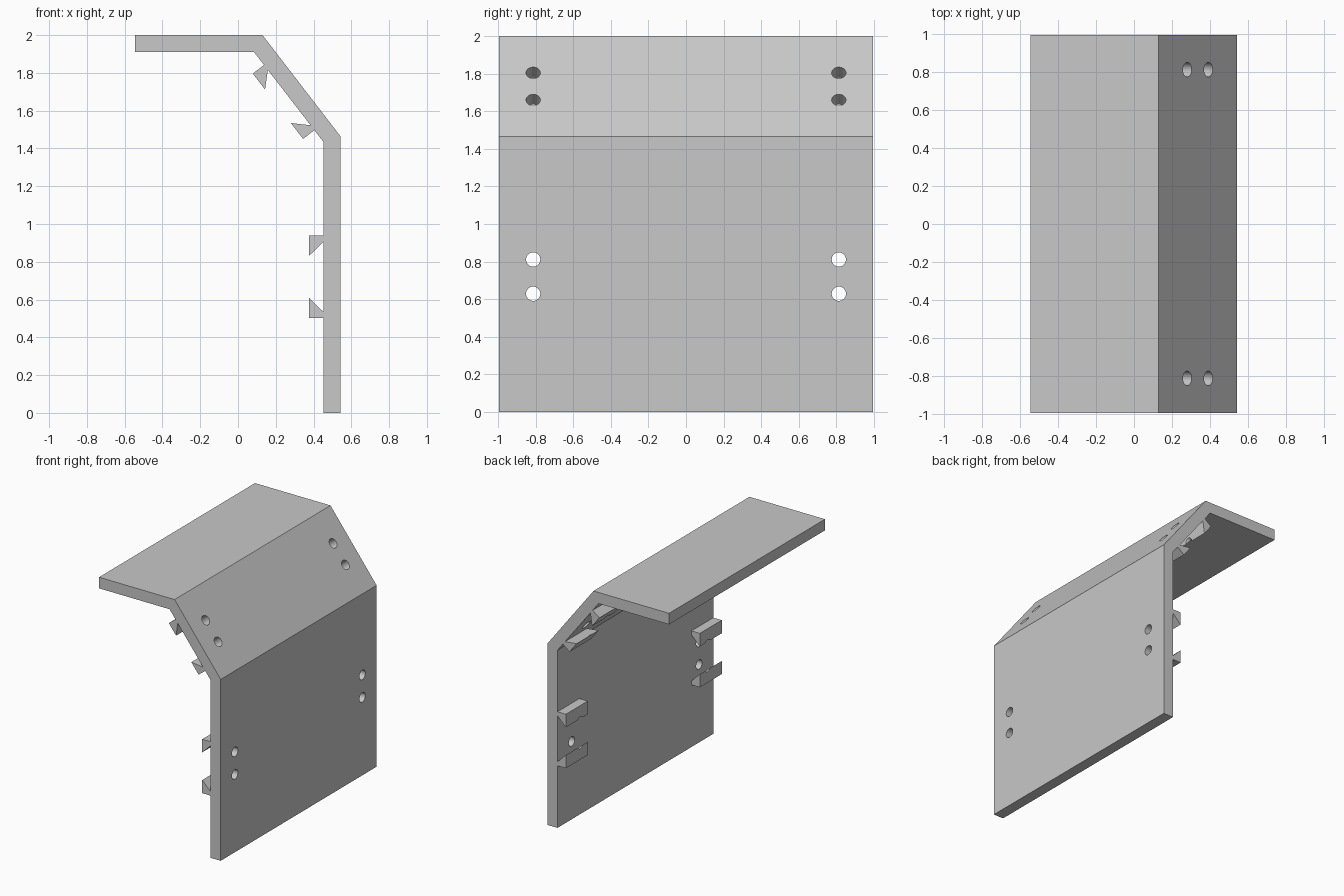
import bpy, bmesh
from mathutils import Vector

old = bpy.data.objects.get("Cube")
if old:
    bpy.data.objects.remove(old, do_unlink=True)

GREY = (0.58, 0.58, 0.58, 1)
grey = bpy.data.materials.new("plain_grey")
grey.use_nodes = True
grey.diffuse_color = GREY
grey.node_tree.nodes["Principled BSDF"].inputs["Base Color"].default_value = GREY

HALF = 0.995        # half depth of the panel
CLIP_LEN = 0.28     # length of each clip
HOLE_Y, HOLE_R, HOLE_GAP = 0.813, 0.038, 0.182


def extrude_profile(name, points, y0, y1):
    """Solid made from an x-z profile swept along y."""
    bm = bmesh.new()
    face = bm.faces.new([bm.verts.new((x, y0, z)) for x, z in points])
    new = bmesh.ops.extrude_face_region(bm, geom=[face])["geom"]
    verts = [v for v in new if isinstance(v, bmesh.types.BMVert)]
    bmesh.ops.translate(bm, verts=verts, vec=(0, y1 - y0, 0))
    bmesh.ops.recalc_face_normals(bm, faces=bm.faces)
    mesh = bpy.data.meshes.new(name)
    bm.to_mesh(mesh)
    bm.free()
    mesh.materials.append(grey)
    obj = bpy.data.objects.new(name, mesh)
    bpy.context.collection.objects.link(obj)
    return obj


def drill(obj, centre, axis):
    """Cut a round hole through an object."""
    bpy.ops.mesh.primitive_cylinder_add(vertices=32, radius=HOLE_R, depth=0.6, location=centre)
    cutter = bpy.context.object
    cutter.rotation_euler = axis.to_track_quat('Z', 'Y').to_euler()
    cutter.hide_render = True
    cutter.data.materials.append(grey)
    mod = obj.modifiers.new("hole", 'BOOLEAN')
    mod.operation, mod.solver, mod.object = 'DIFFERENCE', 'EXACT', cutter
    bpy.context.view_layer.objects.active = obj
    bpy.ops.object.modifier_apply(modifier=mod.name)
    bpy.data.objects.remove(cutter, do_unlink=True)


# Bent panel: flat top, sloped shoulder, upright wall
panel = extrude_profile("bent_panel", [
    (-0.545, 2), (0.13, 2), (0.542, 1.465), (0.542, 0),
    (0.452, 0), (0.452, 1.435), (0.085, 1.91), (-0.545, 1.91)], -HALF, HALF)

# Mounts: inner-surface centre, direction up the surface, inward normal, clip shift
slope_up = Vector((-0.412, 0, 0.535)).normalized()
slope_in = Vector((-slope_up.z, 0, slope_up.x))
mounts = {
    "wall": (Vector((0.452, 0, 0.72)), Vector((0, 0, 1)), Vector((-1, 0, 0)), 0),
    "slope": (Vector((0.336, 0, 1.732)) + slope_in * 0.09, slope_up, slope_in, -0.01),
}

# Hooked clip outline: (depth from the surface, distance from the mount centre)
CLIP = [(-0.002, 0.218), (0.075, 0.218), (0.075, 0.112), (-0.002, 0.187)]

for mount, (centre, up, inward, shift) in mounts.items():
    for end, side in (("front", -1), ("back", 1)):
        holes = [centre + up * (s * HOLE_GAP / 2) + Vector((0, side * HOLE_Y, 0)) for s in (-1, 1)]
        for hole in holes:
            drill(panel, hole, inward)
        for level, sign, hole in (("lower", -1, holes[0]), ("upper", 1, holes[1])):
            pts = [centre + inward * d + up * (sign * h + shift) for d, h in CLIP]
            ys = sorted((side * HALF, side * (HALF - CLIP_LEN)))
            clip = extrude_profile(f"{mount}_{end}_{level}_clip", [(p.x, p.z) for p in pts], *ys)
            drill(clip, hole, inward)
